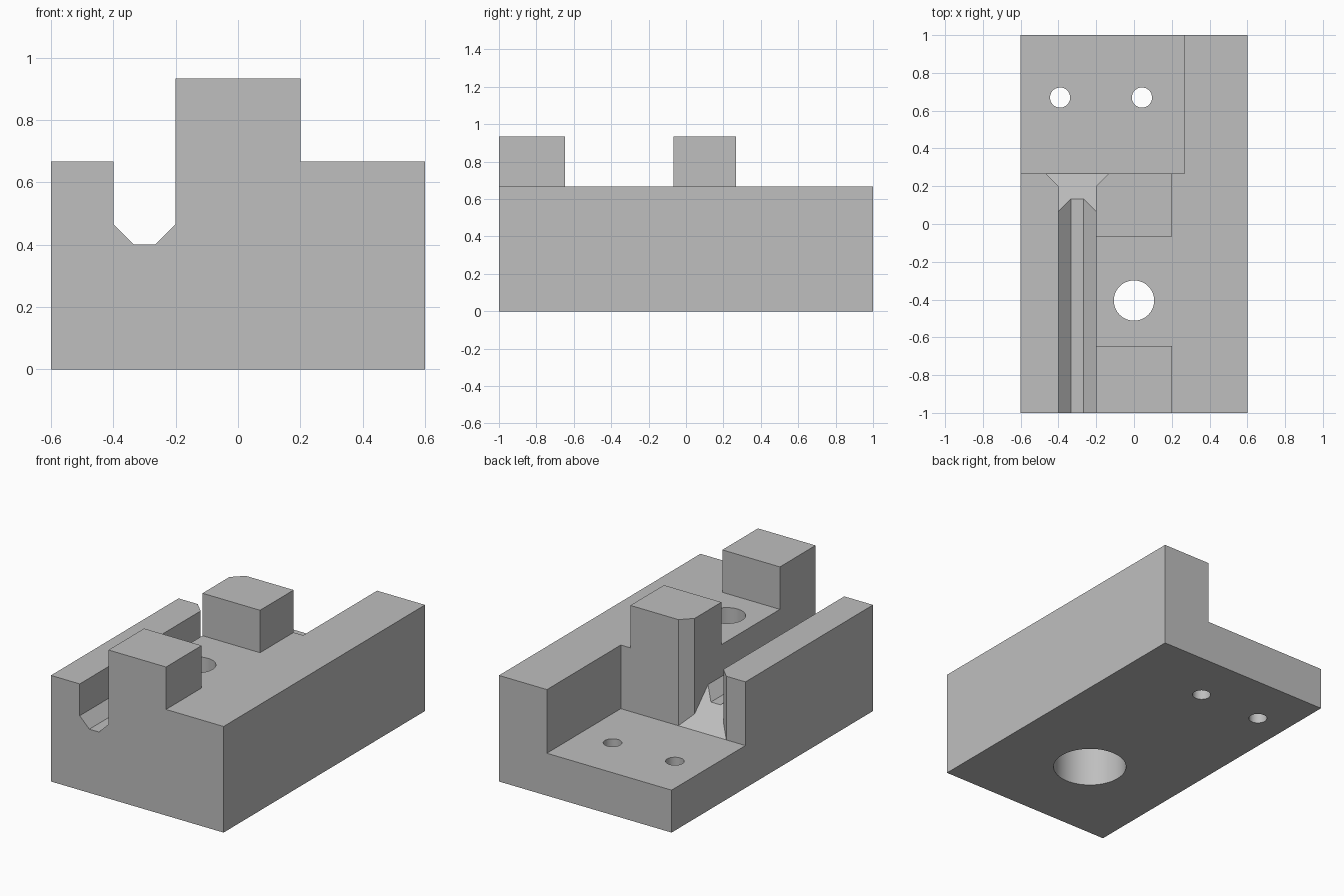
import bpy
import bmesh
import math
from mathutils import Matrix, Vector

if "Cube" in bpy.data.objects:
    bpy.data.objects.remove(bpy.data.objects["Cube"], do_unlink=True)

UNIT = 1 / 15  # design module: the block is 18 x 30 x 14 modules

grey = bpy.data.materials.new("plain grey")
grey.use_nodes = True
colour = (0.52, 0.52, 0.52, 1)
grey.diffuse_color = colour
grey.node_tree.nodes["Principled BSDF"].inputs["Base Color"].default_value = colour


def finish(bm, name):
    bmesh.ops.scale(bm, vec=Vector((UNIT, UNIT, UNIT)), verts=bm.verts)
    bmesh.ops.recalc_face_normals(bm, faces=bm.faces)
    mesh = bpy.data.meshes.new(name)
    bm.to_mesh(mesh)
    bm.free()
    mesh.materials.append(grey)
    obj = bpy.data.objects.new(name, mesh)
    bpy.context.collection.objects.link(obj)
    return obj


def prism(name, start, end):
    """Solid between two matching outlines."""
    bm = bmesh.new()
    a = [bm.verts.new(p) for p in start]
    b = [bm.verts.new(p) for p in end]
    bm.faces.new(a)
    bm.faces.new(b)
    for i in range(len(a)):
        j = (i + 1) % len(a)
        bm.faces.new((a[i], a[j], b[j], b[i]))
    return finish(bm, name)


def box(name, x, y, z):
    corners = [(x[0], y[0]), (x[1], y[0]), (x[1], y[1]), (x[0], y[1])]
    return prism(name, [(*c, z[0]) for c in corners], [(*c, z[1]) for c in corners])


def cylinder(name, x, y, radius, z):
    bm = bmesh.new()
    bmesh.ops.create_cone(
        bm, cap_ends=True, segments=64, radius1=radius, radius2=radius,
        depth=z[1] - z[0],
        matrix=Matrix.Translation((x, y, (z[0] + z[1]) / 2)))
    return finish(bm, name)


def cut(body, cutter):
    cutter.hide_render = True
    mod = body.modifiers.new(cutter.name, "BOOLEAN")
    mod.operation = "DIFFERENCE"
    mod.solver = "EXACT"
    mod.object = cutter
    bpy.context.view_layer.objects.active = body
    bpy.ops.object.modifier_apply(modifier=mod.name)
    bpy.data.objects.remove(cutter, do_unlink=True)


# Body: front profile with the chamfered channel and the raised ridge
profile = [(-9, 0), (9, 0), (9, 10), (3, 10), (3, 14), (-3, 14),
           (-3, 7), (-4, 6), (-5, 6), (-6, 7), (-6, 10), (-9, 10)]
body = prism("channel_block", [(x, -15, z) for x, z in profile],
             [(x, 15, z) for x, z in profile])

# Gap that splits the ridge into two raised blocks
cut(body, box("ridge_gap", (-3.5, 3.5), (-9.7, -1), (10, 15)))

# Flared mouth of the channel with a ramp down to the rear ledge
mouth = [(-6, 0.7), (-6, 3), (-7, 4), (-2, 4), (-3, 3), (-3, 0.7)]
cut(body, prism("channel_mouth", [(x, y, 8 - y) for x, y in mouth],
                [(x, y, 16) for x, y in mouth]))

# Rear pocket
cut(body, box("rear_pocket", (-10, 4), (4, 16), (4, 17)))

# Screw hole with a counterbore from below, and two pin holes in the ledge
cut(body, cylinder("screw_hole", 0, -6.08, 1.6, (-1, 12)))
cut(body, cylinder("counterbore", 0, -6.08, 3.2, (-1, 6)))
for x in (-5.87, 0.63):
    cut(body, cylinder("pin_hole", x, 10.04, 0.8, (-1, 5)))

# Smooth hole walls, crisp edges
bpy.ops.object.select_all(action="DESELECT")
body.select_set(True)
bpy.context.view_layer.objects.active = body
bpy.ops.object.shade_smooth_by_angle(angle=math.radians(30))
